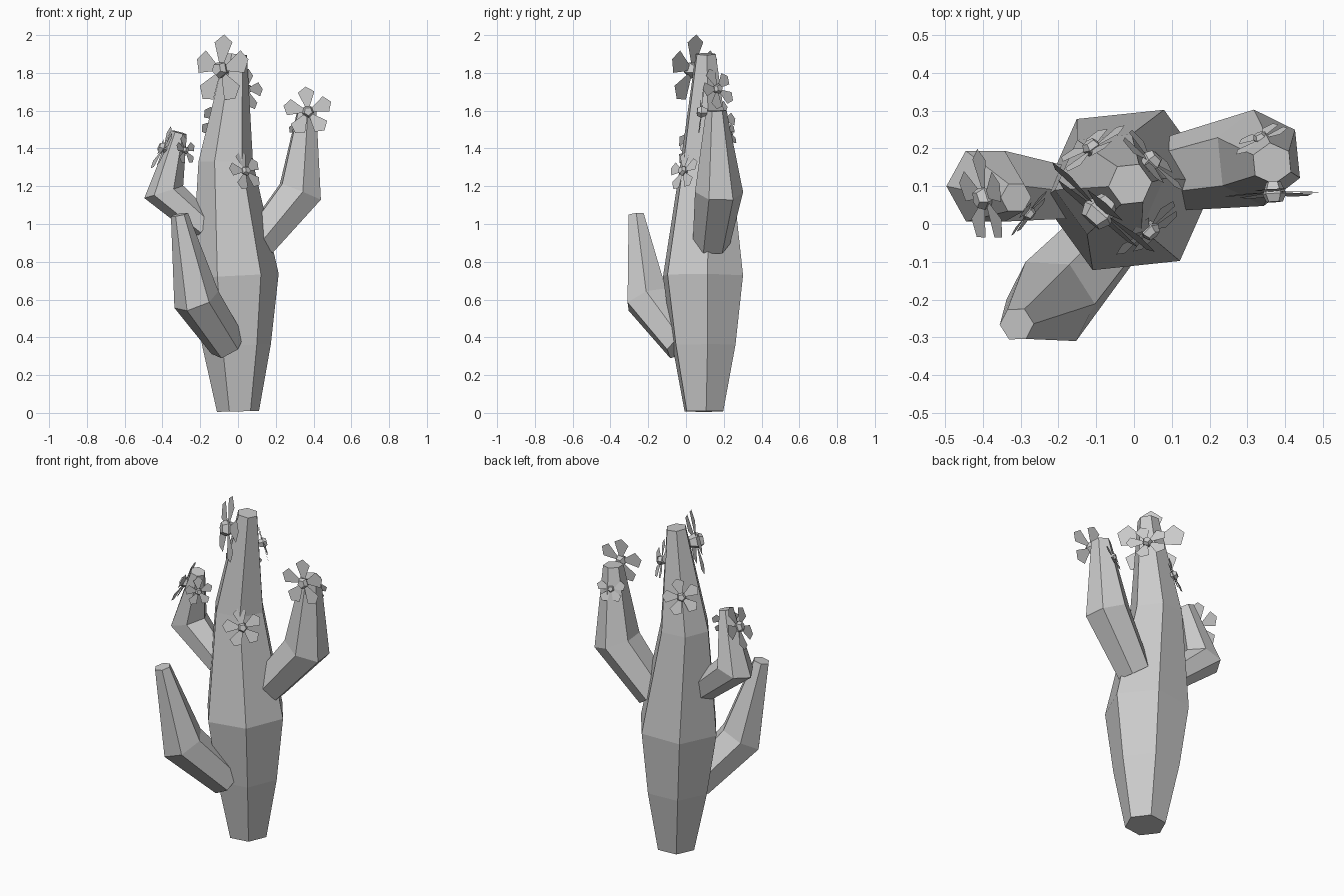
import bpy, bmesh, random
from math import sin, cos, pi, radians
from mathutils import Vector

if "Cube" in bpy.data.objects:
    bpy.data.objects.remove(bpy.data.objects["Cube"])

random.seed(4)


def finish(bm, name):
    bmesh.ops.recalc_face_normals(bm, faces=bm.faces)
    mesh = bpy.data.meshes.new(name)
    bm.to_mesh(mesh)
    bm.free()
    obj = bpy.data.objects.new(name, mesh)
    bpy.context.collection.objects.link(obj)


def branch(name, path, side, phase=0, sides=6):
    """Hexagonal tube through (x, y, z, radius) stations, mitred at bends."""
    pts = [Vector(p[:3]) for p in path]
    bm = bmesh.new()
    rings = []
    for i, (x, y, z, r) in enumerate(path):
        before = (pts[i] - pts[max(i - 1, 0)]).normalized()
        after = (pts[min(i + 1, len(pts) - 1)] - pts[i]).normalized()
        d = (before + after).normalized()
        u = Vector(side)
        u = (u - d * u.dot(d)).normalized()
        v = d.cross(u)
        angles = [radians(phase) + 2 * pi * k / sides for k in range(sides)]
        rings.append([bm.verts.new(pts[i] + r * (cos(a) * u + sin(a) * v)) for a in angles])
    for a, b in zip(rings, rings[1:]):
        for k in range(sides):
            n = (k + 1) % sides
            bm.faces.new((a[k], a[n], b[n], b[k]))
    bm.faces.new(rings[0][::-1])
    bm.faces.new(rings[-1])
    finish(bm, name)


def flower(name, centre, normal, size, spin=0):
    """Five flat petals around a faceted pentagonal centre."""
    n = Vector(normal).normalized()
    u = Vector((0, 0, 1))
    u = (u - n * u.dot(n)).normalized()
    v = n.cross(u)
    c = Vector(centre)

    def point(a, r, w, h):
        out, across = cos(a) * u + sin(a) * v, cos(a) * v - sin(a) * u
        return c + size * (r * out + w * across + h * n)

    bm = bmesh.new()
    # petals
    outline = [(0.2, -0.09), (0.78, -0.33), (1, 0), (0.78, 0.33), (0.2, 0.09)]
    for k in range(5):
        a = radians(spin) + 2 * pi * k / 5
        lift = random.uniform(-0.05, 0.1)
        bm.faces.new([bm.verts.new(point(a, r, w, lift * r)) for r, w in outline])
    # centre
    rings = [[bm.verts.new(point(radians(spin + 36) + 2 * pi * k / 5, r, 0, h)) for k in range(5)]
             for r, h in ((0.15, -0.2), (0.25, 0.04), (0.17, 0.2))]
    for a, b in zip(rings, rings[1:]):
        for k in range(5):
            m = (k + 1) % 5
            bm.faces.new((a[k], a[m], b[m], b[k]))
    bm.faces.new(rings[0][::-1])
    bm.faces.new(rings[-1])
    finish(bm, name)


# trunk
branch("trunk", [(0, 0.095, 0.008, 0.112), (-0.008, 0.095, 0.36, 0.183), (-0.015, 0.09, 0.725, 0.232),
                 (-0.065, 0.105, 1.33, 0.145), (-0.01, 0.105, 1.9, 0.058)],
       (cos(radians(6)), sin(radians(6)), 0))

# arms
branch("right_arm", [(0.11, 0.135, 0.9, 0.1), (0.33, 0.175, 1.17, 0.128), (0.365, 0.16, 1.6, 0.055)],
       (-0.1, 1, 0))
branch("left_arm", [(-0.17, 0.08, 0.98, 0.075), (-0.393, 0.1, 1.17, 0.108), (-0.312, 0.07, 1.485, 0.042)],
       (0, 1, 0), 30)
branch("front_arm", [(-0.055, -0.02, 0.36, 0.1), (-0.22, -0.205, 0.6, 0.125), (-0.31, -0.265, 1.05, 0.046)],
       (0.89, -0.45, 0), 30)

# flowers
flower("trunk_top_flower", (-0.09, 0.035, 1.815), (-0.65, -0.74, 0.12), 0.19)
flower("trunk_right_flower", (0.045, 0.165, 1.715), (0.7, 0.65, 0.2), 0.115, 20)
flower("trunk_front_flower", (0.04, -0.015, 1.28), (0.6, -0.72, 0.3), 0.11, 10)
flower("trunk_back_flower", (-0.11, 0.2, 1.55), (-0.5, 0.8, 0.25), 0.105, 15)
flower("right_arm_front_flower", (0.37, 0.085, 1.595), (0.06, -1, 0.06), 0.133, 5)
flower("right_arm_back_flower", (0.335, 0.225, 1.49), (-0.4, 0.85, 0.3), 0.08)
flower("left_arm_outer_flower", (-0.395, 0.07, 1.4), (-0.88, -0.2, 0.38), 0.13, 12)
flower("left_arm_inner_flower", (-0.28, 0.03, 1.39), (0.75, -0.6, 0.15), 0.08)
